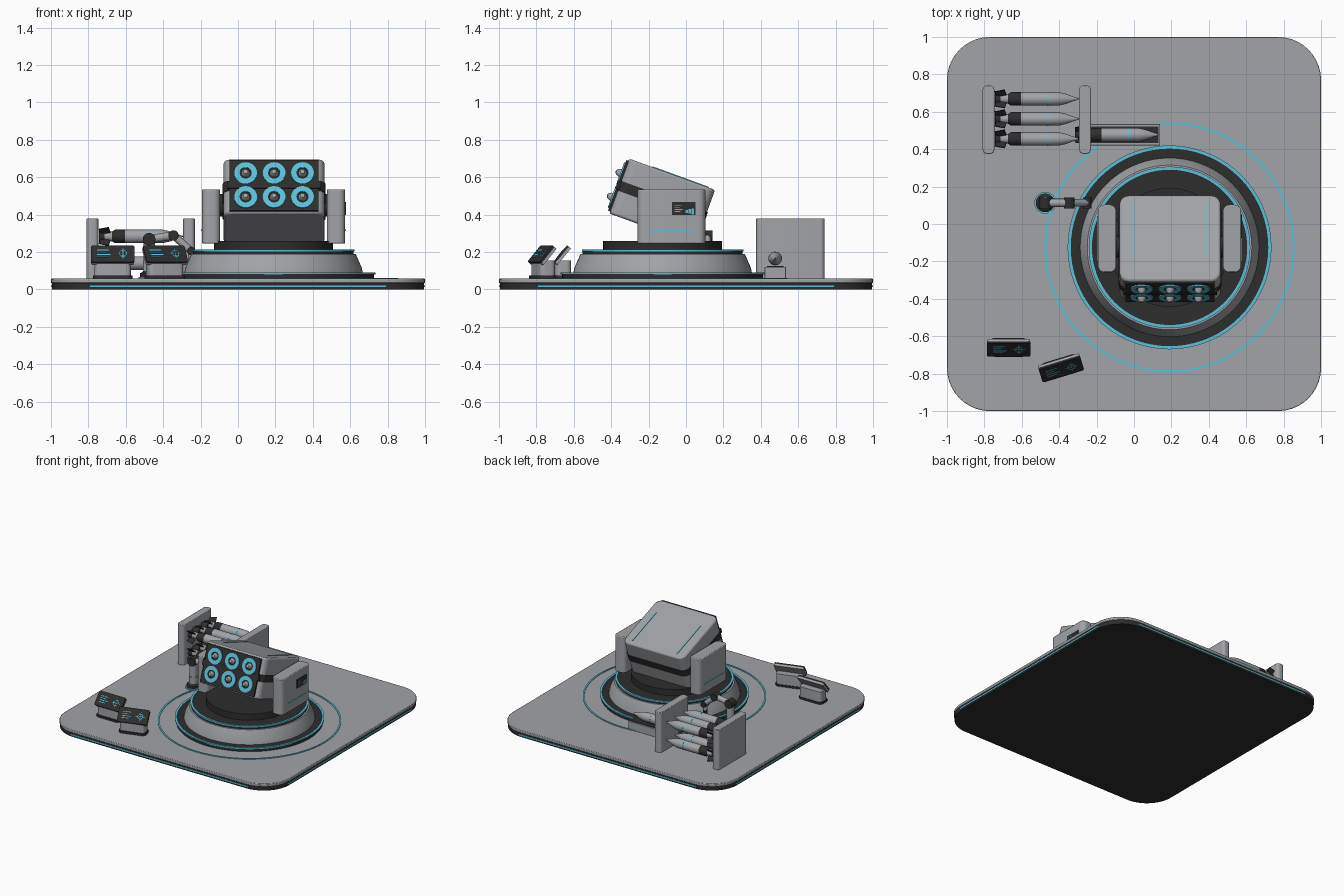
import bpy, bmesh
from math import radians, cos, sin, pi
from mathutils import Matrix, Vector

if "Cube" in bpy.data.objects:
    bpy.data.objects.remove(bpy.data.objects["Cube"])


def material(name, rgb):
    m = bpy.data.materials.new(name)
    m.use_nodes = True
    m.diffuse_color = (*rgb, 1)
    m.node_tree.nodes["Principled BSDF"].inputs["Base Color"].default_value = (*rgb, 1)
    return m


GREY, DARK, CYAN = 0, 1, 2
MATS = [material("light_grey", (0.36, 0.37, 0.39)),
        material("charcoal", (0.026, 0.026, 0.027)),
        material("cyan_glow", (0.11, 0.53, 0.70))]


def T(x, y, z):
    return Matrix.Translation((x, y, z))


def R(deg, axis):
    return Matrix.Rotation(radians(deg), 4, axis)


def finish(name, bm, M, edge=0):
    bmesh.ops.recalc_face_normals(bm, faces=bm.faces)
    me = bpy.data.meshes.new(name)
    bm.to_mesh(me)
    bm.free()
    for m in MATS:
        me.materials.append(m)
    ob = bpy.data.objects.new(name, me)
    ob.matrix_world = M
    bpy.context.collection.objects.link(ob)
    if edge:
        mod = ob.modifiers.new("soft_edges", "BEVEL")
        mod.width, mod.segments, mod.limit_method = edge, 2, "ANGLE"
        mod.angle_limit = radians(40)
    bpy.ops.object.select_all(action="DESELECT")
    bpy.context.view_layer.objects.active = ob
    ob.select_set(True)
    bpy.ops.object.shade_smooth_by_angle(angle=radians(35))
    return ob


def box(name, size, mat, M, corner=0, edge=0, seg=6):
    """Box centred on M, with rounded upright edges and softened rims."""
    bm = bmesh.new()
    bmesh.ops.create_cube(bm, size=1)
    bmesh.ops.scale(bm, vec=size, verts=bm.verts)
    if corner:
        up = [e for e in bm.edges if abs(e.verts[0].co.z - e.verts[1].co.z) > 1e-5]
        bmesh.ops.bevel(bm, geom=up, offset=corner, segments=seg, profile=0.5, affect="EDGES")
    for f in bm.faces:
        f.material_index = mat
    return finish(name, bm, M, edge)


def lathe(name, profile, mats, M, n=32):
    """Revolve (radius, height) points; mats is one index or one per segment."""
    bm = bmesh.new()
    if isinstance(mats, int):
        mats = [mats] * (len(profile) - 1)
    rows = [[bm.verts.new((r * cos(2 * pi * i / n), r * sin(2 * pi * i / n), z)) for i in range(n)]
            for r, z in profile]
    for a, b, m in zip(rows, rows[1:], mats):
        for i in range(n):
            j = (i + 1) % n
            bm.faces.new((a[i], a[j], b[j], b[i])).material_index = m
    bmesh.ops.remove_doubles(bm, verts=bm.verts, dist=1e-5)
    return finish(name, bm, M)


def disc(name, r, h, mat, M, n=32):
    return lathe(name, [(0, 0), (r, 0), (r, h), (0, h)], mat, M, n)


def ring(name, r0, r1, h, mat, M, n=72):
    return lathe(name, [(r0, 0), (r1, 0), (r1, h), (r0, h), (r0, 0)], mat, M, n)


def rod(name, a, b, r, mat):
    a, d = Vector(a), Vector(b) - Vector(a)
    return disc(name, r, d.length, mat, T(*a) @ d.to_track_quat("Z", "Y").to_matrix().to_4x4(), 16)


# Platform
box("platform_base", (1.99, 1.99, 0.035), DARK, T(0, 0, 0.0175), 0.225, seg=10)
box("platform_deck", (2, 2, 0.023), GREY, T(0, 0, 0.0455), 0.23, 0.004, 10)
for k in range(4):
    box("platform_light", (1.58, 0.008, 0.01), CYAN, R(90 * k, "Z") @ T(0, -0.995, 0.017))

# Turntable
P = T(0.19, -0.125, 0)
ring("floor_ring", 0.657, 0.669, 0.007, CYAN, P @ T(0, 0, 0.055), 96)
lathe("turntable", [(0, 0.05), (0.537, 0.05), (0.537, 0.085), (0.478, 0.085), (0.472, 0.115),
                    (0.44, 0.188), (0.428, 0.188), (0.428, 0.208), (0.318, 0.208),
                    (0.318, 0.258), (0, 0.258)],
      [DARK] * 3 + [GREY] * 3 + [DARK] * 4, P, 72)
ring("lower_light_ring", 0.528, 0.545, 0.01, CYAN, P @ T(0, 0, 0.08))
ring("upper_light_ring", 0.415, 0.432, 0.01, CYAN, P @ T(0, 0, 0.203))

# Yoke arms with light strips
for s in (-1, 1):
    box("yoke_arm", (0.098, 0.362, 0.29), GREY, P @ T(s * 0.334, 0.047, 0.39), 0.035, 0.006)
    box("yoke_light", (0.006, 0.24, 0.008), CYAN, P @ T(s * 0.384, 0.047, 0.316))
rod("pivot_axle", (-0.12, -0.12, 0.45), (0.5, -0.12, 0.45), 0.06, DARK)


def display(M, w, h):
    """Cyan marks on a dark panel lying in the local XY plane."""
    for i in range(4):
        length = w * (0.3, 0.22, 0.34, 0.26)[i]
        box("display_line", (length, h * 0.05, 0.003), CYAN,
            M @ T(-0.4 * w + length / 2, h * (0.24 - 0.16 * i), 0))


# Side panel on the left yoke arm
S = T(0.574, -0.012, 0.433) @ R(90, "Z") @ R(90, "X")
box("side_panel", (0.125, 0.07, 0.006), DARK, S)
display(S @ T(0, 0, 0.003), 0.125, 0.07)
for i in range(3):
    box("side_panel_bar", (0.012, 0.015 + 0.008 * i, 0.003), CYAN, S @ T(0.016 + 0.016 * i, -0.016, 0.003))

# Launcher head, pitched upward
H = T(0.193, -0.128, 0.469) @ R(-20, "X")
box("launcher_body", (0.54, 0.49, 0.312), GREY, H, 0.05, 0.012)
box("launcher_band", (0.55, 0.5, 0.055), DARK, H @ T(0, 0, 0.002), 0.055)
box("launcher_face", (0.475, 0.02, 0.288), DARK, H @ T(0, -0.245, 0))
box("face_divider", (0.5, 0.03, 0.04), DARK, H @ T(0, -0.245, 0.002))
for s in (-1, 1):
    box("roof_light", (0.007, 0.32, 0.006), CYAN, H @ T(s * 0.198, 0.048, 0.157))
for cx in (-0.152, 0, 0.152):
    for cz in (-0.068, 0.068):
        F = H @ T(cx, -0.254, cz) @ R(90, "X")
        ring("tube_rim", 0.032, 0.061, 0.008, CYAN, F, 32)
        disc("tube_bore", 0.034, 0.004, DARK, F)
        lathe("tube_warhead", [(0.024, 0), (0.021, 0.015), (0.012, 0.03), (0, 0.035)], GREY, F, 20)


def missile(M):
    """Missile with its nose at the origin, pointing along local +Z."""
    lathe("missile_body", [(0, 0), (0.005, -0.006), (0.012, -0.03), (0.027, -0.07), (0.036, -0.11),
                           (0.036, -0.163), (0.037, -0.163), (0.037, -0.171), (0.036, -0.171),
                           (0.036, -0.31), (0.036, -0.365), (0.026, -0.38), (0.024, -0.42),
                           (0.03, -0.45), (0, -0.45)],
          [DARK] + [GREY] * 4 + [CYAN] * 3 + [GREY, DARK, DARK, GREY, DARK, DARK], M, 20)
    for k in range(4):
        box("missile_fin", (0.04, 0.005, 0.055), DARK,
            M @ R(45 + 90 * k, "Z") @ T(0.043, 0, -0.42) @ R(15, "Y"))


# Missile rack: two end panels holding two rows of three
ALONG_X = R(90, "Y")
for x in (-0.778, -0.262):
    box("rack_panel", (0.062, 0.365, 0.325), GREY, T(x, 0.558, 0.2175), 0.022, 0.004)
for z in (0.14, 0.283):
    for y in (0.455, 0.562, 0.669):
        missile(T(-0.293, y, z) @ ALONG_X)

# Loading tray with one missile
box("loading_tray", (0.38, 0.115, 0.065), GREY, T(-0.05, 0.477, 0.088), 0, 0.003)
box("tray_liner", (0.36, 0.09, 0.008), DARK, T(-0.05, 0.477, 0.121))
missile(T(0.135, 0.477, 0.165) @ ALONG_X)

# Handling arm
AY = 0.113
ring("arm_light_ring", 0.042, 0.058, 0.01, CYAN, T(-0.475, AY, 0.057), 32)
lathe("arm_pedestal", [(0, 0.055), (0.05, 0.055), (0.05, 0.085), (0.034, 0.095), (0.034, 0.15),
                       (0.03, 0.15), (0.03, 0.25), (0, 0.25)],
      [DARK] * 3 + [GREY, GREY, GREY, DARK], T(-0.475, AY, 0), 24)
joints = [(-0.475, AY, 0.268), (-0.345, AY, 0.288), (-0.25, AY, 0.205)]
for (x, y, z), r in zip(joints, (0.034, 0.028, 0.022)):
    rod("arm_joint", (x, y - 0.03, z), (x, y + 0.03, z), r, DARK)
rod("arm_upper_link", joints[0], joints[1], 0.022, GREY)
rod("arm_fore_link", joints[1], joints[2], 0.02, GREY)
rod("arm_wrist", joints[2], (-0.25, AY, 0.155), 0.016, GREY)
for s in (-1, 1):
    box("gripper_finger", (0.012, 0.008, 0.045), DARK, T(-0.25, AY + s * 0.015, 0.135))

# Control consoles
for x, y, turn in ((-0.67, -0.665, 0), (-0.39, -0.772, 17)):
    C = T(x, y, 0) @ R(turn, "Z")
    box("console_foot", (0.21, 0.1, 0.02), DARK, C @ T(0, 0.005, 0.063), 0.03)
    box("console_base", (0.195, 0.085, 0.085), GREY, C @ T(0, 0.008, 0.112), 0.025)
    D = C @ T(0, 0, 0.185) @ R(50, "X")
    box("console_back", (0.23, 0.115, 0.016), GREY, D @ T(0, 0, -0.009), 0.012)
    box("console_screen", (0.232, 0.115, 0.012), DARK, D @ T(0, 0, 0.004), 0.012)
    display(D @ T(0, 0, 0.01), 0.21, 0.1)
    ring("console_dial", 0.019, 0.024, 0.002, CYAN, D @ T(0.055, 0, 0.01), 6)
    for k in range(2):
        box("console_dial_tick", (0.07, 0.003, 0.002), CYAN, D @ T(0.055, 0, 0.01) @ R(90 * k, "Z"))
